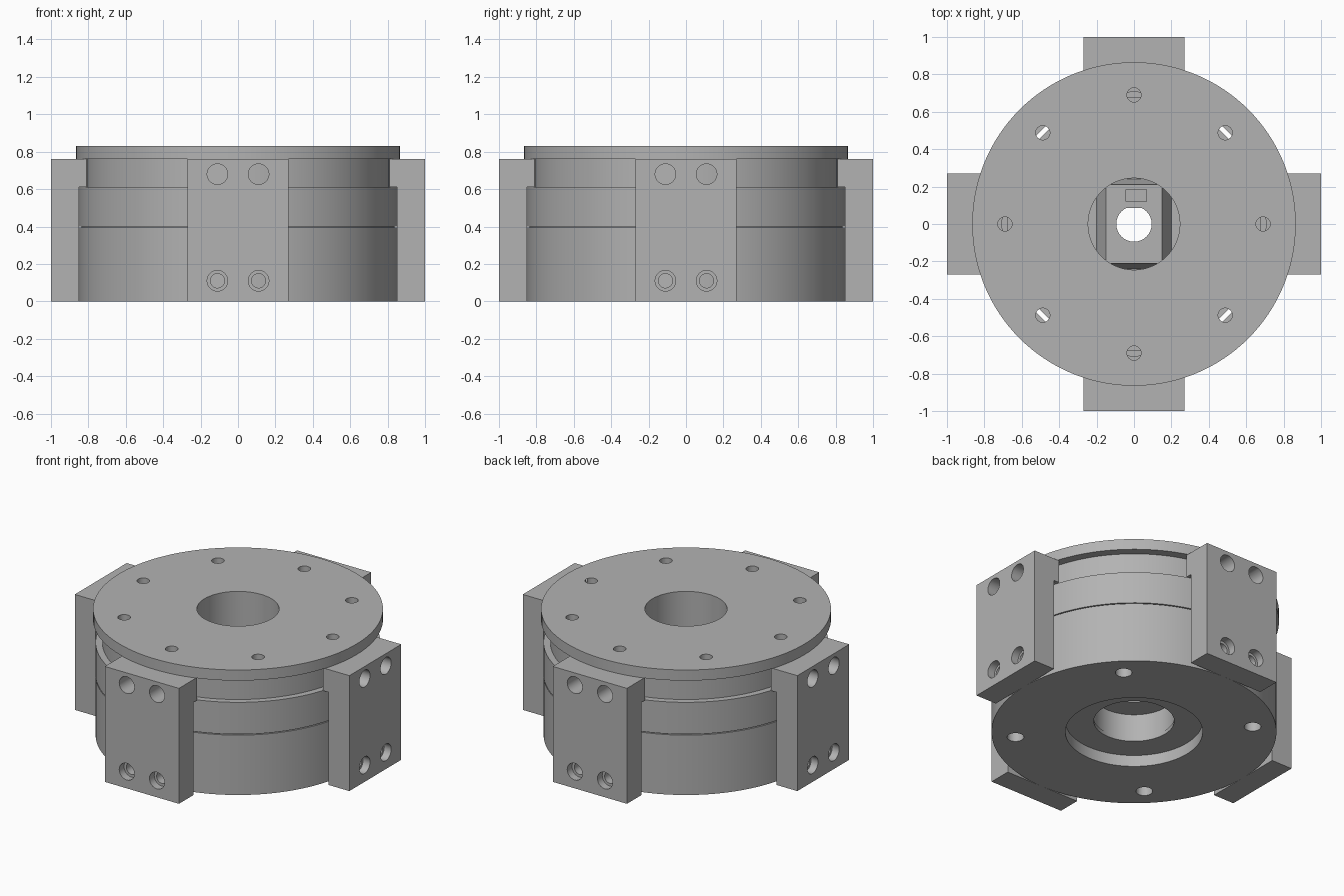
import bpy, bmesh, math
from mathutils import Matrix, Vector

if "Cube" in bpy.data.objects:
    bpy.data.objects.remove(bpy.data.objects["Cube"], do_unlink=True)

SHADE = (0.45, 0.45, 0.45, 1)
metal = bpy.data.materials.new("machined_grey")
metal.use_nodes = True
metal.diffuse_color = SHADE
metal.node_tree.nodes["Principled BSDF"].inputs["Base Color"].default_value = SHADE


def make(name, bm):
    bmesh.ops.recalc_face_normals(bm, faces=bm.faces)
    mesh = bpy.data.meshes.new(name)
    bm.to_mesh(mesh)
    bm.free()
    mesh.materials.append(metal)
    ob = bpy.data.objects.new(name, mesh)
    bpy.context.collection.objects.link(ob)
    return ob


def lathe(name, profile, steps=128):
    """Revolve a closed (radius, z) outline around z."""
    bm = bmesh.new()
    verts = [bm.verts.new((r, 0, z)) for r, z in profile]
    edges = [bm.edges.new((verts[i - 1], verts[i])) for i in range(len(verts))]
    bmesh.ops.spin(bm, geom=verts + edges, cent=(0, 0, 0), axis=(0, 0, 1),
                   angle=math.tau, steps=steps, use_merge=False)
    bmesh.ops.remove_doubles(bm, verts=bm.verts, dist=1e-5)
    return make(name, bm)


def ring(name, inner, outer, z0, z1):
    return lathe(name, [(inner, z0), (outer, z0), (outer, z1), (inner, z1)])


def add_rod(bm, start, end, radius):
    start, end = Vector(start), Vector(end)
    axis = end - start
    spin = axis.to_track_quat('Z', 'Y').to_matrix().to_4x4()
    bmesh.ops.create_cone(bm, cap_ends=True, segments=32, radius1=radius, radius2=radius,
                          depth=axis.length,
                          matrix=Matrix.Translation((start + end) / 2) @ spin)


def prism(name, outline, lo, hi, place):
    """Extrude a 2D outline; place maps (a, b, t) to a point."""
    bm = bmesh.new()
    face = bm.faces.new([bm.verts.new(place(a, b, lo)) for a, b in outline])
    out = bmesh.ops.extrude_face_region(bm, geom=[face])
    shift = Vector(place(0, 0, hi)) - Vector(place(0, 0, lo))
    bmesh.ops.translate(bm, vec=shift,
                        verts=[v for v in out["geom"] if isinstance(v, bmesh.types.BMVert)])
    return make(name, bm)


def box(name, x0, x1, y0, y1, z0, z1):
    return prism(name, [(x0, y0), (x1, y0), (x1, y1), (x0, y1)], z0, z1,
                 lambda a, b, t: (a, b, t))


def cut(ob, rods):
    """Drill each (start, end, radius) rod out of an object."""
    for rod in rods:
        bm = bmesh.new()
        add_rod(bm, *rod)
        cutter = make("drill", bm)
        cutter.hide_render = True
        mod = ob.modifiers.new("hole", 'BOOLEAN')
        mod.operation, mod.solver, mod.object = 'DIFFERENCE', 'EXACT', cutter
        bpy.context.view_layer.objects.active = ob
        bpy.ops.object.modifier_apply(modifier=mod.name)
        bpy.data.objects.remove(cutter, do_unlink=True)


def smooth(ob):
    bpy.ops.object.select_all(action='DESELECT')
    ob.select_set(True)
    bpy.context.view_layer.objects.active = ob
    bpy.ops.object.shade_smooth_by_angle(angle=math.radians(30))


def polar(r, deg, z):
    a = math.radians(deg)
    return (r * math.cos(a), r * math.sin(a), z)


parts = []

# Base with a shallow recess and four mounting holes
base = lathe("base_plate", [(.24, .075), (.41, .075), (.41, 0), (.85, 0), (.85, .1), (.24, .1)])
cut(base, [(polar(.71, 45 + 90 * i, -.05), polar(.71, 45 + 90 * i, .2), .05) for i in range(4)])
parts.append(base)

# Outer shell in two halves with a fine seam, then the narrower neck
parts.append(lathe("outer_shell", [
    (.705, .1), (.85, .1), (.85, .394), (.838, .394), (.838, .4), (.85, .4),
    (.85, .61), (.81, .61), (.81, .76), (.705, .76)]))

# Inner drum around the bore
parts.append(ring("inner_drum", .245, .68, .1, .76))

# Top flange with eight screw holes
flange = ring("top_flange", .245, .865, .76, .83)
cut(flange, [(polar(.69, 45 * i, .7), polar(.69, 45 * i, .9), .038) for i in range(8)])
parts.append(flange)

# Floor of the bore with a tapered seat and a centre hole
floor = ring("bore_floor", .095, .25, .26, .3)
parts.append(floor)
bm = bmesh.new()
foot = [(-.2, -.24), (.2, -.24), (.2, .24), (-.2, .24)]
crown = [(-.15, -.21), (.15, -.21), (.15, .21), (-.15, .21)]
low = [bm.verts.new((x, y, .3)) for x, y in foot]
high = [bm.verts.new((x, y, .42)) for x, y in crown]
bm.faces.new(low)
bm.faces.new(high)
for i in range(4):
    bm.faces.new((low[i - 1], low[i], high[i], high[i - 1]))
seat = make("tapered_seat", bm)
cut(seat, [((0, 0, .2), (0, 0, .5), .095)])
parts.append(seat)
parts.append(box("stop_plate", -.1, .1, .085, .2, .405, .422))
parts.append(box("key_tab", -.045, .07, .12, .185, .42, .44))

# Four stepped side blocks: two plain holes above, two counterbored below
outline = [(.85, 0), (1, 0), (1, .76), (.81, .76), (.81, .61), (.85, .61)]
names = ["left", "back", "right", "front"]
for i, side in enumerate(names):
    block = prism(side + "_block", outline, -.27, .27, lambda a, b, t: (a, t, b))
    rods = []
    for s in (-.11, .11):
        rods += [((.7, s, .68), (1.1, s, .68), .055),
                 ((.95, s, .11), (1.1, s, .11), .055),
                 ((.7, s, .11), (1.1, s, .11), .038)]
    cut(block, rods)
    block.data.transform(Matrix.Rotation(math.pi / 2 * i, 4, 'Z'))
    parts.append(block)

for ob in parts:
    smooth(ob)
